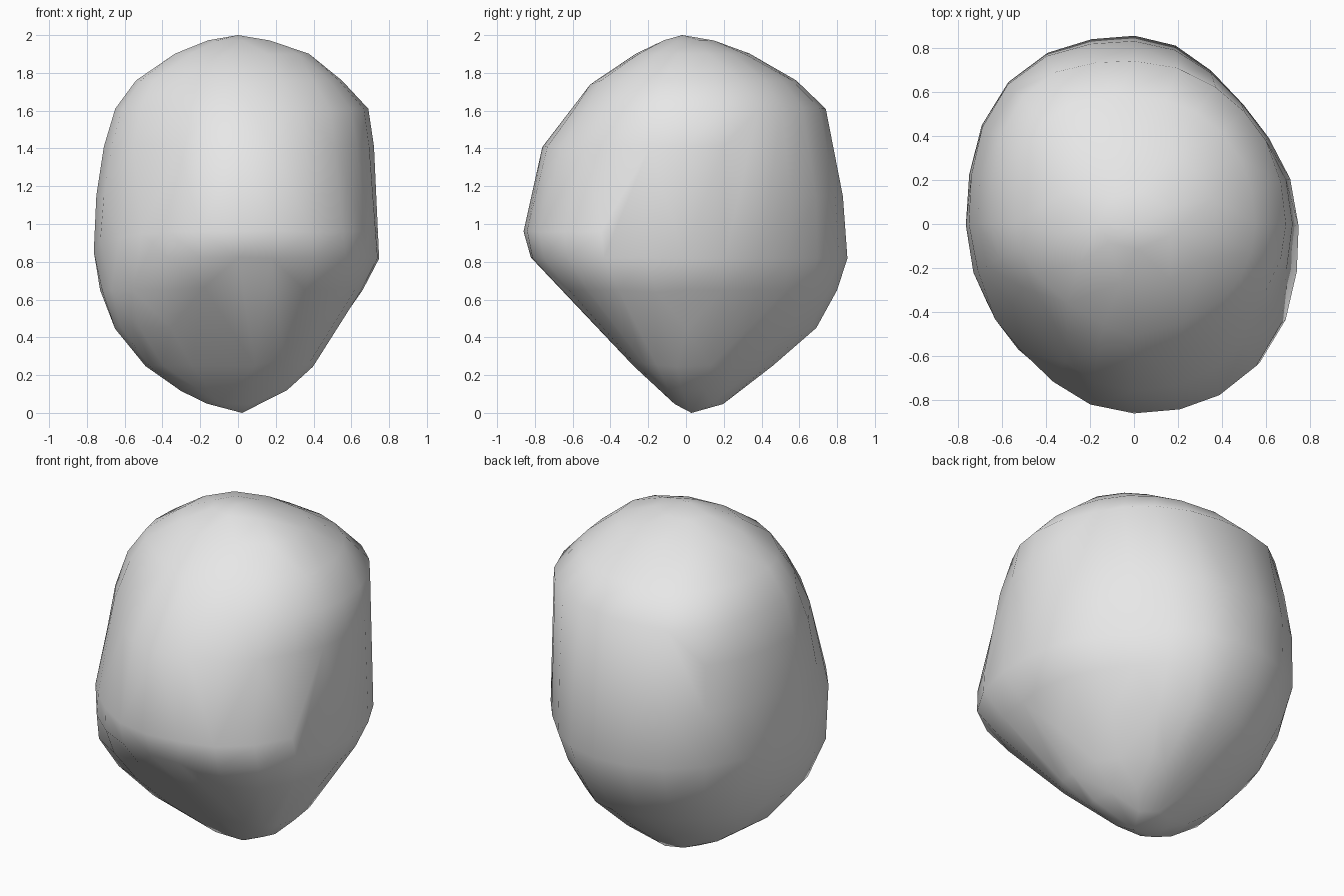
import bpy
import bmesh
import math

default_cube = bpy.data.objects.get("Cube")
if default_cube:
    bpy.data.objects.remove(default_cube, do_unlink=True)

SEGMENTS = 24

# Each level: height, reach to (left, right, front, back),
# corner bulge at (back right, back left, front left, front right)
LEVELS = [
    (.05, (.17, .12, .07, .20), (0, 0, .05, .05)),
    (.12, (.31, .26, .14, .29), (-.02, 0, .1, .08)),
    (.25, (.49, .40, .28, .46), (-.04, .02, .14, .1)),
    (.45, (.65, .52, .47, .69), (-.06, .04, .13, .12)),
    (.65, (.73, .66, .66, .80), (-.07, .05, .08, .11)),
    (.82, (.76, .75, .82, .855), (-.08, .06, -.02, .08)),
    (.96, (.76, .74, .86, .845), (-.08, .07, -.05, .06)),
    (1.15, (.75, .73, .82, .83), (-.06, .08, -.08, .03)),
    (1.41, (.71, .72, .76, .78), (-.03, .09, -.1, 0)),
    (1.61, (.65, .69, .61, .74), (0, .1, -.09, 0)),
    (1.76, (.54, .55, .48, .58), (.02, .1, -.06, .02)),
    (1.90, (.34, .38, .27, .34), (.02, .06, -.02, .02)),
    (1.97, (.16, .18, .12, .15), (0, 0, 0, 0)),
]


def flat_material(name, color):
    material = bpy.data.materials.new(name)
    material.use_nodes = True
    material.diffuse_color = color
    shader = material.node_tree.nodes["Principled BSDF"]
    shader.inputs["Base Color"].default_value = color
    return material


def outline_point(angle, reach, bulge):
    """Point on a lopsided oval whose four corners swell or flatten."""
    left, right, front, back = reach
    across, along = math.cos(angle), math.sin(angle)
    quadrant = int(angle / (math.pi / 2)) % 4
    swell = 1 + bulge[quadrant] * math.sin(2 * angle) ** 2
    x = across * swell * (right if across > 0 else left)
    y = along * swell * (back if along > 0 else front)
    return x, y


def add_ring(bm, height, reach, bulge):
    ring = []
    for i in range(SEGMENTS):
        x, y = outline_point(math.tau * i / SEGMENTS, reach, bulge)
        ring.append(bm.verts.new((x, y, height)))
    return ring


# Boulder body: stacked outlines closed by a tip at each end
bm = bmesh.new()
rings = [add_ring(bm, *level) for level in LEVELS]
bottom_tip = bm.verts.new((.02, .03, 0))
top_tip = bm.verts.new((0, -.02, 2))
for i in range(SEGMENTS):
    j = (i + 1) % SEGMENTS
    bm.faces.new((bottom_tip, rings[0][j], rings[0][i]))
    bm.faces.new((top_tip, rings[-1][i], rings[-1][j]))
    for lower, upper in zip(rings, rings[1:]):
        bm.faces.new((lower[i], lower[j], upper[j], upper[i]))
bmesh.ops.recalc_face_normals(bm, faces=bm.faces)
for face in bm.faces:
    face.smooth = True

mesh = bpy.data.meshes.new("boulder")
bm.to_mesh(mesh)
bm.free()
boulder = bpy.data.objects.new("boulder", mesh)
bpy.context.collection.objects.link(boulder)
mesh.materials.append(flat_material("stone grey", (.8, .8, .8, 1)))

# Uneven low-poly facets
facets = boulder.modifiers.new("uneven_facets", "DECIMATE")
facets.ratio = .6
